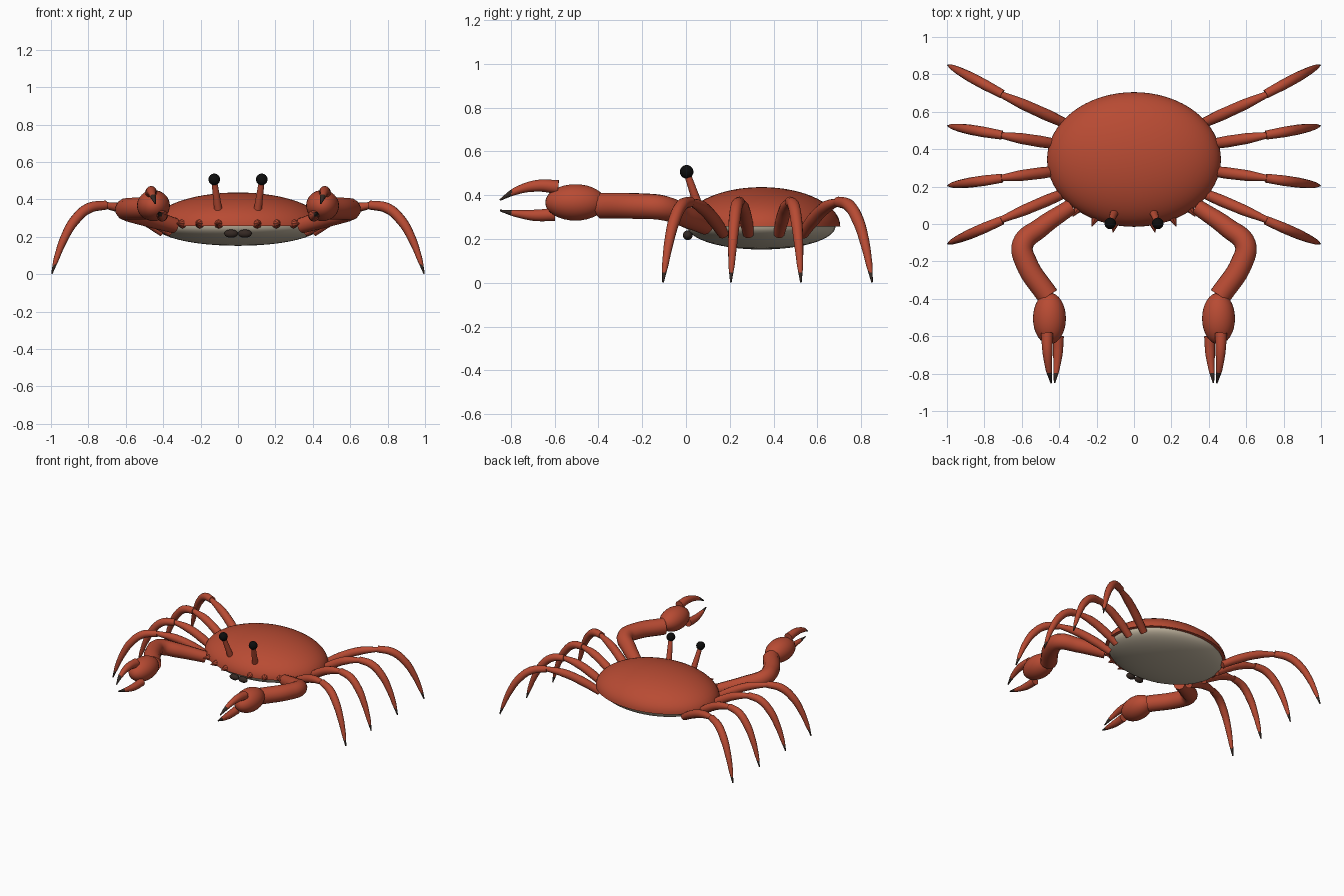
import bpy, bmesh
from mathutils import Vector, Matrix

if "Cube" in bpy.data.objects:
    bpy.data.objects.remove(bpy.data.objects["Cube"], do_unlink=True)


def material(name, rgb):
    m = bpy.data.materials.new(name)
    m.use_nodes = True
    m.diffuse_color = (*rgb, 1)
    m.node_tree.nodes["Principled BSDF"].inputs["Base Color"].default_value = (*rgb, 1)
    return m


RED = material("shell red", (0.48, 0.07, 0.033))
CREAM = material("belly cream", (0.52, 0.45, 0.34))
BROWN = material("dark brown", (0.035, 0.022, 0.017))
BLACK = material("eye black", (0.004, 0.004, 0.004))
parts = []


def add_mesh(name, mesh, *mats):
    ob = bpy.data.objects.new(name, mesh)
    bpy.context.collection.objects.link(ob)
    for m in mats:
        mesh.materials.append(m)
    parts.append(ob)
    return ob


def ellipsoid(name, center, size, mat, half=0, seg=32):
    """Ellipsoid; half=1 keeps the upper half, half=-1 the lower half."""
    bm = bmesh.new()
    bmesh.ops.create_uvsphere(bm, u_segments=seg, v_segments=seg // 2, radius=1)
    if half:
        cut = [v for v in bm.verts if v.co.z * half < -0.001]
        bmesh.ops.delete(bm, geom=cut, context="VERTS")
        bmesh.ops.holes_fill(bm, edges=[e for e in bm.edges if e.is_boundary])
        bmesh.ops.recalc_face_normals(bm, faces=bm.faces)
    bm.transform(Matrix.Translation(center) @ Matrix.Diagonal((*size, 1)))
    mesh = bpy.data.meshes.new(name)
    bm.to_mesh(mesh)
    bm.free()
    return add_mesh(name, mesh, mat)


def cone(name, start, end, r1, r2, mat, seg=16):
    start, end = Vector(start), Vector(end)
    d = end - start
    bm = bmesh.new()
    bmesh.ops.create_cone(bm, cap_ends=True, segments=seg, radius1=r1, radius2=r2, depth=d.length)
    turn = d.to_track_quat("Z", "Y").to_matrix().to_4x4()
    bm.transform(Matrix.Translation((start + end) / 2) @ turn)
    mesh = bpy.data.meshes.new(name)
    bm.to_mesh(mesh)
    bm.free()
    return add_mesh(name, mesh, mat)


def limb(name, points, radii, dark=None):
    """Tapered tube through points; faces passing the dark rule get the tip colour."""
    cu = bpy.data.curves.new(name, "CURVE")
    cu.dimensions = "3D"
    cu.bevel_depth = 1
    cu.bevel_resolution = 4
    cu.resolution_u = 8
    cu.use_fill_caps = True
    sp = cu.splines.new("BEZIER")
    sp.bezier_points.add(len(points) - 1)
    for bp, p, r in zip(sp.bezier_points, points, radii):
        bp.co = p
        bp.radius = r
    for bp in sp.bezier_points:
        bp.handle_left_type = bp.handle_right_type = "AUTO"
    tmp = bpy.data.objects.new(name + "_path", cu)
    bpy.context.collection.objects.link(tmp)
    deps = bpy.context.evaluated_depsgraph_get()
    mesh = bpy.data.meshes.new_from_object(tmp.evaluated_get(deps))
    bpy.data.objects.remove(tmp, do_unlink=True)
    mesh.materials.clear()
    ob = add_mesh(name, mesh, RED, BROWN)
    for f in mesh.polygons:
        f.material_index = int(bool(dark and dark(f.center)))
    return ob


# Body
MID = (0, 0.345, 0.257)
ellipsoid("carapace", MID, (0.465, 0.36, 0.18), RED, half=1, seg=64)
ellipsoid("belly", MID, (0.44, 0.338, 0.105), CREAM, half=-1, seg=64)

# Legs: root (x, y), knee y, tip y, from back to front
LEGS = [(0.36, 0.535, 0.695, 0.85), (0.40, 0.425, 0.475, 0.525),
        (0.40, 0.285, 0.245, 0.205), (0.36, 0.17, 0.02, -0.105)]
LOWER = [(0.705, 0.37), (0.80, 0.352), (0.875, 0.285), (0.93, 0.19), (0.97, 0.085), (0.995, 0.003)]

for s, side in ((1, "left"), (-1, "right")):
    for i, (rx, ry, knee, tip) in enumerate(LEGS, 1):
        upper = []
        for t, z in ((0, 0.225), (0.3, 0.29), (0.65, 0.345), (1, 0.37)):
            upper.append((s * (rx + (0.715 - rx) * t), ry + (knee - ry) * t, z))
        limb(f"{side}_leg_{i}_upper", upper, (0.026, 0.031, 0.029, 0.017))
        lower = [(s * x, knee + (tip - knee) * (x - 0.705) / 0.29, z) for x, z in LOWER]
        limb(f"{side}_leg_{i}_lower", lower, (0.024, 0.028, 0.027, 0.022, 0.015, 0.004),
             dark=lambda c: c.z < 0.05)

    # Claw arm, palm and two fingers
    limb(f"{side}_arm",
         [(s * 0.34, 0.09, 0.26), (s * 0.50, -0.02, 0.31), (s * 0.595, -0.11, 0.343),
          (s * 0.575, -0.21, 0.35), (s * 0.46, -0.385, 0.352)],
         (0.042, 0.052, 0.058, 0.06, 0.06))
    ellipsoid(f"{side}_palm", (s * 0.452, -0.505, 0.367), (0.088, 0.138, 0.083), RED)
    past_tip = lambda c: c.y < -0.797
    limb(f"{side}_upper_finger",
         [(s * 0.465, -0.583, 0.437), (s * 0.463, -0.68, 0.443),
          (s * 0.455, -0.78, 0.418), (s * 0.443, -0.85, 0.378)],
         (0.032, 0.027, 0.017, 0.004), past_tip)
    limb(f"{side}_lower_finger",
         [(s * 0.405, -0.60, 0.312), (s * 0.407, -0.69, 0.308),
          (s * 0.415, -0.78, 0.317), (s * 0.425, -0.85, 0.33)],
         (0.03, 0.026, 0.016, 0.004), past_tip)

    # Eye stalk and eye
    cone(f"{side}_eye_stalk", (s * 0.105, 0.06, 0.34), (s * 0.127, 0.005, 0.5), 0.022, 0.015, RED)
    ellipsoid(f"{side}_eye", (s * 0.127, 0.003, 0.507), (0.031,) * 3, BLACK, seg=24)

    # Mouth lobe
    ellipsoid(f"{side}_mouth", (s * 0.037, 0.008, 0.217), (0.037, 0.022, 0.022), BROWN, seg=24)

    # Spikes along the front rim
    for i, x in enumerate((0.105, 0.21, 0.305), 1):
        y = 0.345 - 0.36 * (1 - (x / 0.465) ** 2) ** 0.5
        out = Vector((s * x / 0.465 ** 2, (y - 0.345) / 0.36 ** 2, 0)).normalized()
        base = Vector((s * x, y, 0.27))
        cone(f"{side}_rim_spike_{i}", base - out * 0.015, base + out * 0.04, 0.026, 0.002, RED, seg=8)

# Smooth shading with crisp rims
bpy.ops.object.select_all(action="DESELECT")
for ob in parts:
    ob.select_set(True)
bpy.context.view_layer.objects.active = parts[0]
bpy.ops.object.shade_smooth_by_angle(angle=0.7)
